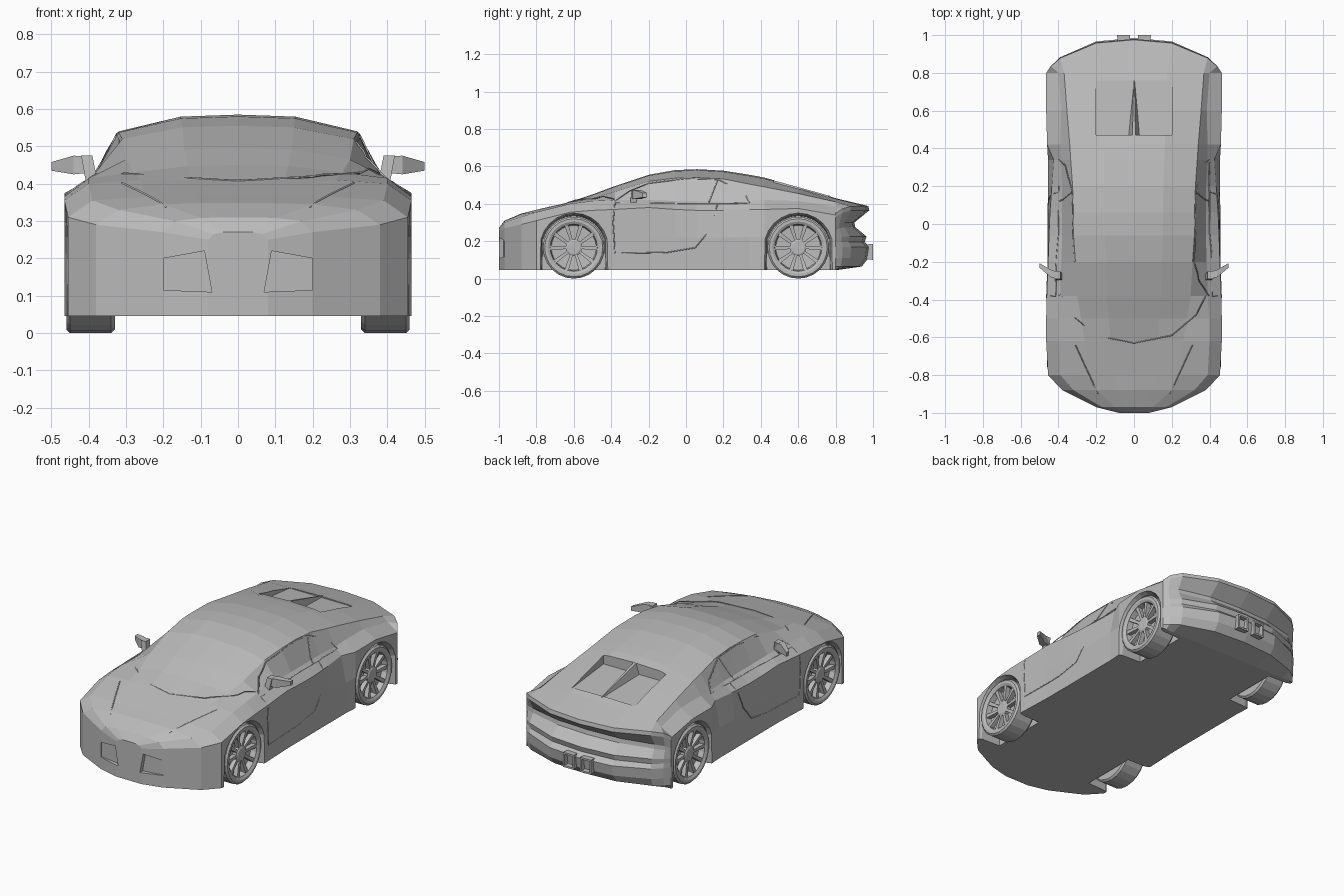
import bpy, bmesh, math
from mathutils import Vector
from mathutils.bvhtree import BVHTree

if "Cube" in bpy.data.objects:
    bpy.data.objects.remove(bpy.data.objects["Cube"], do_unlink=True)

paint = bpy.data.materials.new("grey_paint")
paint.use_nodes = True
paint.diffuse_color = (0.5, 0.5, 0.5, 1)
paint.node_tree.nodes["Principled BSDF"].inputs["Base Color"].default_value = paint.diffuse_color


def finish(name, bm):
    """Turn a bmesh into a named, painted object."""
    bmesh.ops.recalc_face_normals(bm, faces=bm.faces)
    mesh = bpy.data.meshes.new(name)
    bm.to_mesh(mesh)
    bm.free()
    mesh.materials.append(paint)
    obj = bpy.data.objects.new(name, mesh)
    bpy.context.collection.objects.link(obj)
    return obj


def loft(bm, rings, closed=True, caps=True):
    """Skin a row of equal-length rings of points."""
    rows = [[bm.verts.new(p) for p in ring] for ring in rings]
    count = len(rows[0])
    for a, b in zip(rows, rows[1:]):
        for i in range(count if closed else count - 1):
            j = (i + 1) % count
            bm.faces.new((a[i], a[j], b[j], b[i]))
    if caps:
        bm.faces.new(rows[0])
        bm.faces.new(rows[-1])


def solid(name, rings):
    bm = bmesh.new()
    loft(bm, rings)
    return finish(name, bm)


def rect(x0, x1, y, z0, z1):
    return [(x0, y, z0), (x1, y, z0), (x1, y, z1), (x0, y, z1)]


def mirror(obj):
    obj.modifiers.new("mirror", "MIRROR")
    return obj


def disc(x, radius, y, z, sides=24):
    step = math.tau / sides
    return [(x, y + radius * math.sin(step * i), z + radius * math.cos(step * i)) for i in range(sides)]


# Body stations: y, centre z, roof edge x z, belt x z, shoulder x z
stations = [
    (-1.0, .27, .04, .27, .065, .265, .08, .25),
    (-.97, .31, .10, .308, .17, .30, .20, .27),
    (-.88, .348, .20, .345, .32, .33, .38, .29),
    (-.8, .366, .25, .365, .39, .355, .455, .31),
    (-.62, .41, .26, .41, .40, .40, .465, .355),
    (-.5, .45, .28, .43, .40, .415, .465, .365),
    (-.38, .495, .30, .465, .39, .42, .462, .37),
    (-.2, .555, .31, .52, .385, .42, .455, .38),
    (-.06, .58, .32, .537, .38, .415, .45, .37),
    (.06, .585, .32, .54, .38, .415, .445, .365),
    (.2, .577, .325, .533, .38, .415, .435, .365),
    (.34, .555, .335, .505, .39, .415, .425, .37),
    (.42, .54, .34, .49, .39, .42, .46, .37),
    (.6, .49, .355, .455, .385, .415, .465, .375),
    (.8, .43, .37, .41, .40, .385, .465, .34),
]
sill = .045


def section(y, zc, xr, zr, xb, zb, xs, zs):
    xm = max(xs, .455) if abs(y) < .5 else xs
    half = [(xr * .48, zc - .12 * (zc - zr)), (xr, zr), (xb, zb), (xs, zs), (xm, zs * .6), (xm, sill)]
    ring = [(0, zc)] + half + [(0, sill)] + [(-x, z) for x, z in reversed(half)]
    return [(x, y, z) for x, z in ring]


rings = [section(*s) for s in stations]
body = solid("body_shell", rings)
surface = BVHTree.FromPolygons([v.co for v in body.data.vertices],
                               [p.vertices for p in body.data.polygons])

# Cutters: flared wheel arches, deck vents and front intakes
cutters = []
axle, hub_z = .6, .165
for side in (-1, 1):
    for y in (-axle, axle):
        arch = []
        for x, radius in ((.32, .17), (.44, .175), (.475, .19)):
            arch.append([(side * px, py, pz if pz > hub_z else -.1)
                         for px, py, pz in disc(x, radius, y, hub_z)])
        cutters.append(solid("arch_cutter", arch))
    cutters.append(solid("intake_cutter", [
        [(side * x, -1.1, z) for x, z in ((.07, .11), (.2, .115), (.2, .2), (.09, .22))],
        [(side * x, y, z) for x, y, z in ((.07, -.975, .11), (.2, -.965, .115), (.2, -.965, .2), (.09, -.975, .22))]]))
cutters.append(solid("vent_cutter", [rect(-.2, .2, .47, .465, .7), rect(-.2, .2, .76, .435, .7)]))

for cutter in cutters:
    cutter.hide_render = True
    cut = body.modifiers.new("cut", "BOOLEAN")
    cut.object = cutter
    cut.operation = "DIFFERENCE"
    cut.solver = "EXACT"
bpy.context.view_layer.update()
shell = bpy.data.meshes.new_from_object(body.evaluated_get(bpy.context.evaluated_depsgraph_get()))
body.modifiers.clear()
body.data = shell
for cutter in cutters:
    bpy.data.objects.remove(cutter, do_unlink=True)

# Central spine between the deck vents
solid("deck_spine", [
    [(-.03, .47, .46), (.03, .47, .46), (.008, .47, .525), (-.008, .47, .525)],
    [(-.003, .77, .42), (.003, .77, .42), (.002, .77, .442), (-.002, .77, .442)]])

# Tail: deck lip, hollow light band and bumper, wrapped round the rear corners
tail_y = stations[-1][0]
reach = (1, .9, .45, .2, 0)
spread = (0, .2, .39, .44, .465)
drop = (0, 0, .002, .015, .04)
rows = [rings[-1][:5]]
for y, z in ((.975, .388), (.98, .365), (.9, .3), (.905, .275), (.965, .225), (.955, .195), (.985, .17), (.975, .11), (.94, .065), (tail_y, sill)):
    fade = max(0, (z - .2) / .19)
    rows.append([(x, tail_y + (y - tail_y) * r, z - d * fade) for x, r, d in zip(spread, reach, drop)])
bm = bmesh.new()
loft(bm, rows, closed=False, caps=False)
mirror(finish("tail", bm))

# Twin exhaust outlets
mirror(solid("exhaust", [rect(.025, .08, .9, .11, .18), rect(.02, .09, 1.0, .1, .185),
                         rect(.03, .08, 1.0, .11, .175), rect(.03, .08, .97, .11, .175)]))

# Door mirrors
mirror(solid("mirror_stem", [
    [(.375, -.27, .40), (.405, -.27, .39), (.405, -.30, .39), (.375, -.30, .40)],
    [(.39, -.25, .475), (.42, -.25, .475), (.42, -.29, .475), (.39, -.29, .475)]]))
mirror(solid("mirror_housing", [
    [(x, y + dy, z) for dy, z in ((-t, lo), (t, lo), (t, hi), (-t, hi))]
    for x, y, t, lo, hi in ((.39, -.275, .015, .43, .473), (.44, -.262, .02, .425, .475), (.5, -.22, .012, .435, .458))]))

# Wheels: lathed tyre with a dished rim, hub and ten spokes
tyre_profile = ((.33, .13), (.33, .155), (.34, .165), (.45, .165), (.46, .155),
                (.46, .14), (.452, .126), (.42, .12), (.415, .03))
for label, y in (("front", -axle), ("rear", axle)):
    bm = bmesh.new()
    loft(bm, [disc(x, r, y, hub_z) for x, r in tyre_profile])
    mirror(finish(label + "_tyres", bm))
    bm = bmesh.new()
    loft(bm, [disc(x, r, y, hub_z, 12) for x, r in ((.41, .045), (.44, .045), (.445, .035))])
    centre = Vector((0, y, hub_z))
    for i in range(10):
        angle = math.tau * (i + .5) / 10
        out = Vector((0, math.sin(angle), math.cos(angle)))
        across = Vector((0, out.z, -out.y))
        spoke = []
        for r, w, x in ((.035, .007, .44), (.125, .011, .45)):
            spoke.append([centre + out * r + across * s * w + Vector((px, 0, 0))
                          for s, px in ((-1, x - .025), (1, x - .025), (1, x), (-1, x))])
        loft(bm, spoke)
    mirror(finish(label + "_rims", bm))


# Thin seams laid on the body surface
def seam(name, points, origin, direction):
    """Project a polyline on the body and sweep a fine square bead along it."""
    path = []
    for a, b in zip(points, points[1:]):
        for k in range(6):
            start = Vector(origin(*Vector(a).lerp(Vector(b), k / 5)))
            hit = surface.ray_cast(start, Vector(direction))[0]
            if hit:
                path.append(hit)
    curve = bpy.data.curves.new(name, "CURVE")
    curve.dimensions = "3D"
    curve.bevel_depth = .003
    curve.bevel_resolution = 0
    spline = curve.splines.new("POLY")
    spline.points.add(len(path) - 1)
    for p, co in zip(spline.points, path):
        p.co = (*co, 1)
    curve.materials.append(paint)
    obj = bpy.data.objects.new(name, curve)
    bpy.context.collection.objects.link(obj)


window = [(-.38, .415), (-.3, .47), (-.2, .51), (0, .535), (.17, .53), (.31, .46), (.34, .405), (.17, .40), (-.38, .405)]
door = [(-.38, .405), (-.39, .3), (-.38, .135), (-.1, .14), (.05, .165), (.12, .25), (.17, .40)]
pillar = [(.12, .40), (.17, .53)]
screen = [(-.38, -.38), (-.33, -.48), (-.2, -.59), (0, -.63), (.2, -.59), (.33, -.48), (.38, -.38)]
for side, label in ((1, "left"), (-1, "right")):
    for part, line in (("window", window), ("door", door), ("pillar", pillar)):
        seam(label + "_" + part + "_seam", line, lambda y, z: (side, y, z), (-side, 0, 0))
    seam(label + "_hood_seam", [(.19, -.9), (.31, -.64)], lambda x, y: (side * x, y, 1), (0, 0, -1))
seam("windscreen_seam", screen, lambda x, y: (x, y, 1), (0, 0, -1))
